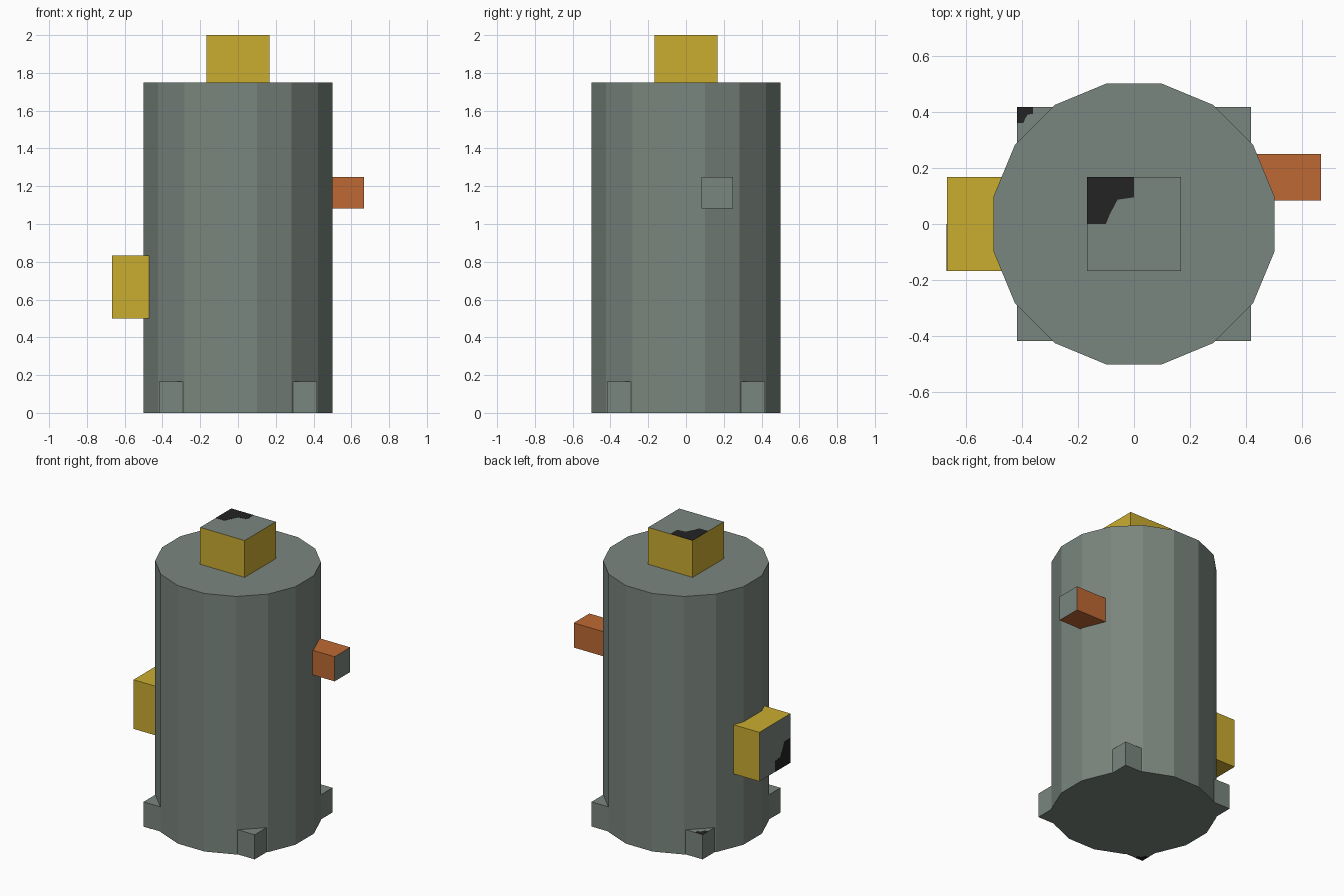
import bpy, bmesh, math
from mathutils import Vector

if "Cube" in bpy.data.objects:
    bpy.data.objects.remove(bpy.data.objects["Cube"])


def material(name, rgb):
    m = bpy.data.materials.new(name)
    lin = [((c / 255 + 0.055) / 1.055) ** 2.4 for c in rgb]
    m.diffuse_color = (*lin, 1)
    m.use_nodes = True
    m.node_tree.nodes["Principled BSDF"].inputs["Base Color"].default_value = m.diffuse_color
    return m


GREY = material("grey green metal", (122, 134, 126))
YELLOW = material("mustard yellow", (202, 172, 48))
ORANGE = material("burnt orange", (189, 105, 51))
DARK = material("near black", (35, 35, 35))


def finish(name, bm, mats):
    bmesh.ops.recalc_face_normals(bm, faces=bm.faces)
    me = bpy.data.meshes.new(name)
    bm.to_mesh(me)
    bm.free()
    for m in mats:
        me.materials.append(m)
    ob = bpy.data.objects.new(name, me)
    bpy.context.collection.objects.link(ob)
    return ob


def box(name, lo, hi, side, end=None):
    """Box between two corners; faces pointing along 'end' are grey."""
    bm = bmesh.new()
    bmesh.ops.create_cube(bm, size=1)
    lo, hi = Vector(lo), Vector(hi)
    for v in bm.verts:
        v.co = (lo + hi) / 2 + v.co * (hi - lo)
    bm.normal_update()
    if end:
        for f in bm.faces:
            f.material_index = int(f.normal.dot(Vector(end)) > 0.9)
    return finish(name, bm, [side, GREY])


SPOT = [(0, 0), (1, 0), (1, .43), (.65, .48), (.48, .8), (.4, 1), (0, 1)]


def spot(name, corner, a, b, out, size):
    """Thin dark patch growing from a face corner along directions a and b."""
    c, a, b, out = map(Vector, (corner, a, b, out))
    bm = bmesh.new()
    ring = [[bm.verts.new(c + a * u * size + b * w * size + out * h)
             for u, w in SPOT] for h in (-0.001, 0.001)]
    for r in ring:
        bm.faces.new(r)
    n = len(SPOT)
    for i in range(n):
        j = (i + 1) % n
        bm.faces.new((ring[0][i], ring[0][j], ring[1][j], ring[1][i]))
    return finish(name, bm, [DARK])


# Sixteen-sided tank, flat sides facing the axes
bm = bmesh.new()
R = 0.5 / math.cos(math.pi / 16)
rings = [[bm.verts.new((R * math.cos((i + .5) * math.pi / 8),
                        R * math.sin((i + .5) * math.pi / 8), z))
          for i in range(16)] for z in (0, 1.75)]
for r in rings:
    bm.faces.new(r)
for i in range(16):
    j = (i + 1) % 16
    bm.faces.new((rings[0][i], rings[0][j], rings[1][j], rings[1][i]))
finish("tank", bm, [GREY])

# Square base whose corners show as feet
B = 0.417
box("base", (-B, -B, 0), (B, B, 0.167), GREY)

# Connectors on the top, left and right
S = 0.167
box("top_connector", (-S, -S, 1.75), (S, S, 2), YELLOW, (0, 0, 1))
box("left_connector", (-0.667, -S, 0.5), (-0.45, S, 0.833), YELLOW, (-1, 0, 0))
box("right_pipe", (0.42, 0.083, 1.083), (0.667, 0.25, 1.25), ORANGE, (1, 0, 0))

# Dark openings and corner marks
spot("top_opening", (-S, S, 2), (1, 0, 0), (0, -1, 0), (0, 0, 1), S)
spot("left_opening", (-0.667, -S, 0.5), (0, 1, 0), (0, 0, 1), (-1, 0, 0), S)
spot("base_top_mark", (-B, B, 0.167), (1, 0, 0), (0, -1, 0), (0, 0, 1), 0.057)
spot("base_bottom_mark", (-B, -B, 0), (1, 0, 0), (0, 1, 0), (0, 0, -1), 0.057)
